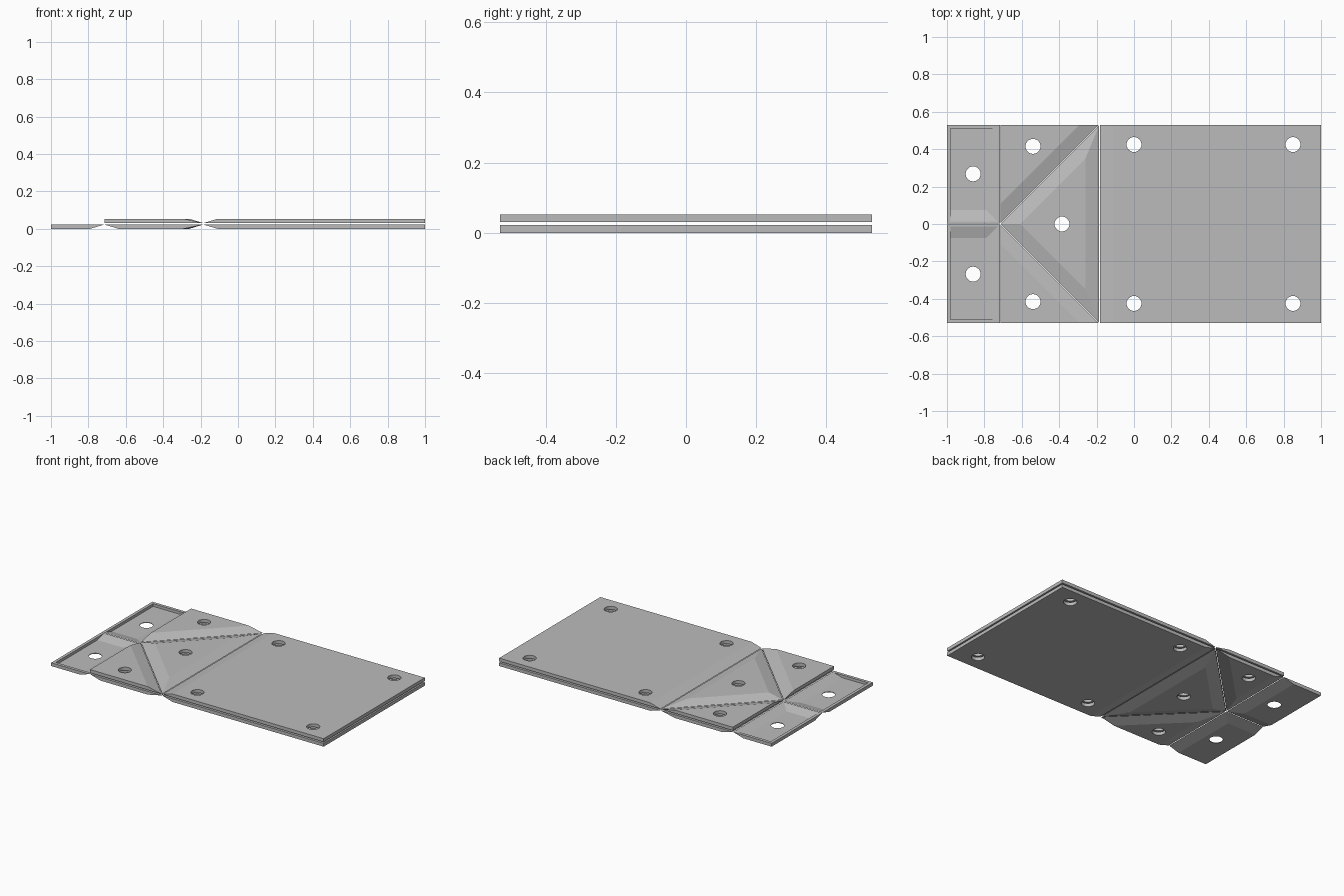
import bpy, bmesh
from mathutils import Vector

if "Cube" in bpy.data.objects:
    bpy.data.objects.remove(bpy.data.objects["Cube"])

LEFT, FOLD, HINGE, HALF = -1.0, -0.715, -0.185, 0.53   # plan positions
THICK, HEIGHT, BEVEL, GAP = 0.022, 0.053, 0.075, 0.002  # sheet sizes
RIM, FLOOR = 0.02, 0.004                                # tray sizes

grey = bpy.data.materials.new("light_grey")
grey.use_nodes = True
grey.diffuse_color = (0.5, 0.5, 0.5, 1)
grey.node_tree.nodes["Principled BSDF"].inputs["Base Color"].default_value = grey.diffuse_color


def offset(poly, dists):
    """Move each edge of a counter-clockwise outline inwards by its own distance."""
    pts = [Vector(p) for p in poly]
    lines = []
    for i, p in enumerate(pts):
        d = (pts[(i + 1) % len(pts)] - p).normalized()
        lines.append((p + Vector((-d.y, d.x)) * dists[i], d))
    out = []
    for i, (p, d) in enumerate(lines):
        q, e = lines[i - 1]
        s = (p - q).cross(d) / e.cross(d)
        out.append(q + e * s)
    return out


def loft(name, lower, upper, z0, z1):
    """Solid between two outlines of equal count."""
    bm = bmesh.new()
    a = [bm.verts.new((p.x, p.y, z0)) for p in lower]
    b = [bm.verts.new((p.x, p.y, z1)) for p in upper]
    bm.faces.new(a)
    bm.faces.new(b)
    n = len(a)
    for i in range(n):
        j = (i + 1) % n
        bm.faces.new((a[i], a[j], b[j], b[i]))
    bmesh.ops.recalc_face_normals(bm, faces=bm.faces)
    mesh = bpy.data.meshes.new(name)
    bm.to_mesh(mesh)
    bm.free()
    mesh.materials.append(grey)
    ob = bpy.data.objects.new(name, mesh)
    bpy.context.collection.objects.link(ob)
    return ob


def panel(name, poly, hinged, top=False):
    """Sheet whose hinged edges are bevelled away from the middle gap."""
    rim = offset(poly, [GAP if h else 0 for h in hinged])
    flat = offset(poly, [BEVEL if h else 0 for h in hinged])
    if top:
        return loft(name, rim, flat, HEIGHT - THICK, HEIGHT)
    return loft(name, flat, rim, 0, THICK)


def apply(ob, kind, **settings):
    mod = ob.modifiers.new(kind.lower(), kind)
    for key, value in settings.items():
        setattr(mod, key, value)
    bpy.context.view_layer.objects.active = ob
    bpy.ops.object.modifier_apply(modifier=mod.name)


def cut(ob, cutter):
    apply(ob, "BOOLEAN", object=cutter, operation="DIFFERENCE", solver="EXACT")


# Outlines, counter-clockwise
plate = [(HINGE, -HALF), (1, -HALF), (1, HALF), (HINGE, HALF)]
triangle = [(FOLD, 0), (HINGE, -HALF), (HINGE, HALF)]
flap = [(FOLD, 0), (HINGE, HALF), (FOLD, HALF)]
tab = [(LEFT, 0), (FOLD, 0), (FOLD, HALF), (LEFT, HALF)]

parts = []
for layer, top in (("lower", False), ("upper", True)):
    parts.append(panel(layer + "_main_plate", plate, (0, 0, 0, 1), top))
    parts.append(panel(layer + "_centre_triangle", triangle, (1, 1, 1), top))
    flaps = panel(layer + "_corner_flaps", flap, (1, 0, not top), top)
    apply(flaps, "MIRROR", use_axis=(False, True, False), use_mirror_merge=False)
    parts.append(flaps)

# End tabs: open trays with a rim on the outer edges
tabs = panel("end_tabs", tab, (1, 1, 0, 0))
z_over = 0.03
rise = BEVEL * (1 - (z_over - FLOOR) / THICK)
recess = loft("recess_cutter", offset(tab, (BEVEL, BEVEL, RIM, RIM)),
              offset(tab, (rise, rise, RIM, RIM)), FLOOR, z_over)
cut(tabs, recess)
bpy.data.objects.remove(recess)
apply(tabs, "MIRROR", use_axis=(False, True, False), use_mirror_merge=False)
parts.append(tabs)

# Round through holes
bm = bmesh.new()
spots = [(-0.385, 0)]
for x, y in ((-0.86, 0.268), (-0.54, 0.415), (0, 0.425), (0.85, 0.425)):
    spots += [(x, y), (x, -y)]
for x, y in spots:
    made = bmesh.ops.create_cone(bm, cap_ends=True, segments=32, radius1=0.04, radius2=0.04, depth=0.3)
    bmesh.ops.translate(bm, verts=made["verts"], vec=(x, y, 0))
mesh = bpy.data.meshes.new("hole_cutter")
bm.to_mesh(mesh)
bm.free()
mesh.materials.append(grey)
drill = bpy.data.objects.new("hole_cutter", mesh)
bpy.context.collection.objects.link(drill)
for ob in parts:
    cut(ob, drill)
bpy.data.objects.remove(drill)
